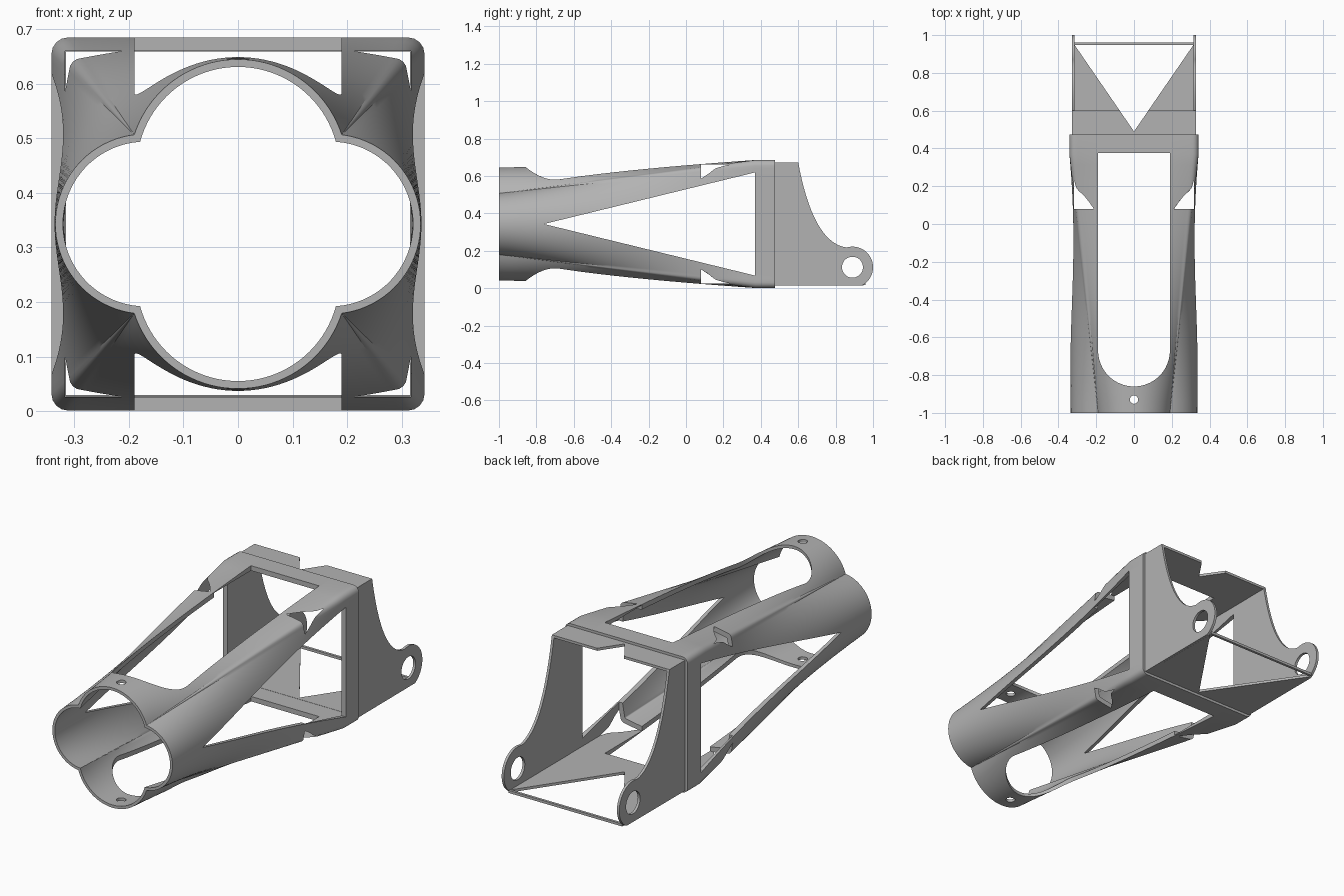
import bpy, bmesh, math
from mathutils import Vector

if "Cube" in bpy.data.objects:
    bpy.data.objects.remove(bpy.data.objects["Cube"], do_unlink=True)

MID = 0.343                                  # height of the long axis
FRONT, SHOULDER, BACK = -1.0, 0.37, 0.475    # stations along the body

grey = bpy.data.materials.new("plain grey")
grey.use_nodes = True
COLOUR = (0.45, 0.45, 0.45, 1)
grey.diffuse_color = COLOUR
grey.node_tree.nodes["Principled BSDF"].inputs["Base Color"].default_value = COLOUR


def finish(name, bm):
    bmesh.ops.recalc_face_normals(bm, faces=bm.faces[:])
    mesh = bpy.data.meshes.new(name)
    bm.to_mesh(mesh)
    bm.free()
    mesh.materials.append(grey)
    obj = bpy.data.objects.new(name, mesh)
    bpy.context.collection.objects.link(obj)
    return obj


def prism(name, outline, axis, lo, hi):
    """Extrude an outline along x (points are y, z) or z (points are x, y)."""
    bm = bmesh.new()
    place = (lambda a, b, h: (h, a, b)) if axis == "x" else (lambda a, b, h: (a, b, h))
    face = bm.faces.new([bm.verts.new(place(a, b, lo)) for a, b in outline])
    top = bmesh.ops.extrude_face_region(bm, geom=[face])["geom"]
    verts = [g for g in top if isinstance(g, bmesh.types.BMVert)]
    bmesh.ops.translate(bm, verts=verts, vec=place(0, 0, hi - lo))
    return finish(name, bm)


def arc(cx, cy, r, start, end, steps):
    angles = [math.radians(start + (end - start) * i / steps) for i in range(steps + 1)]
    return [(cx + r * math.cos(a), cy + r * math.sin(a)) for a in angles]


def activate(obj):
    bpy.ops.object.select_all(action="DESELECT")
    obj.select_set(True)
    bpy.context.view_layer.objects.active = obj


def cut(obj, *cutters):
    activate(obj)
    for cutter in cutters:
        cutter.hide_render = True
        mod = obj.modifiers.new("cut", "BOOLEAN")
        mod.operation, mod.solver, mod.object = "DIFFERENCE", "EXACT", cutter
        bpy.ops.object.modifier_apply(modifier=mod.name)
        bpy.data.objects.remove(cutter, do_unlink=True)


# Cross-sections: a four-lobed front blends into a rounded square
N = 20


def lobe_quarter(inset):
    c1, c2 = Vector((0, 0.102)), Vector((0.17, 0))
    r1, r2 = 0.2 - inset, 0.165 - inset
    gap = c2 - c1
    d = gap.length
    along = (r1 * r1 - r2 * r2 + d * d) / (2 * d)
    u = gap / d
    notch = c1 + u * along + Vector((-u.y, u.x)) * math.sqrt(r1 * r1 - along * along)
    a2 = math.degrees(math.atan2(notch.y - c2.y, notch.x - c2.x))
    a1 = math.degrees(math.atan2(notch.y - c1.y, notch.x - c1.x))
    return arc(*c2, r2, 0, a2, N) + [tuple(notch)] * 3 + arc(*c1, r1, a1, 90, N)


def square_quarter(half, r):
    c = half - r
    side = [(half, c * i / N) for i in range(N + 1)]
    top = [(c * (1 - i / N), half) for i in range(N + 1)]
    return side + arc(c, c, r, 0, 90, 4)[1:-1] + top


def section(t, inset, half, radius):
    quarter = [Vector(a).lerp(Vector(b), t)
               for a, b in zip(lobe_quarter(inset), square_quarter(half, radius))]
    left = quarter + [Vector((-p.x, p.y)) for p in quarter[-2::-1]]
    return left + [Vector((p.x, -p.y)) for p in left[-2:0:-1]]


# Lofted body shell
STEPS = 24
stations = [(FRONT + (SHOULDER - FRONT) * i / STEPS, i / STEPS) for i in range(STEPS + 1)]
stations.append((BACK, 1))
bm = bmesh.new()
rings = []
for order, spec in ((stations, (0, 0.342, 0.03)), (stations[::-1], (0.014, 0.314, 0.008))):
    for y, t in order:
        rings.append([bm.verts.new((p.x, y, p.y + MID)) for p in section(t, *spec)])
for a, b in zip(rings, rings[1:] + rings[:1]):
    for i in range(len(a)):
        j = (i + 1) % len(a)
        bm.faces.new((a[i], a[j], b[j], b[i]))
bmesh.ops.remove_doubles(bm, verts=bm.verts[:], dist=1e-6)
body = finish("body_shell", bm)

# Square socket, long slot, side windows and pin hole
S = 0.317
socket = prism("socket_cutter", [(-S, 0.08), (S, 0.08), (S, 0.6), (-S, 0.6)],
               "z", MID - S, MID + S)
slot = prism("slot_cutter", arc(0, -0.67, 0.19, 180, 360, 32) + [(0.19, 0.375), (-0.19, 0.375)],
             "z", -0.2, 0.9)
window = prism("window_cutter", [(-0.76, MID), (0.37, 0.067), (0.37, 0.619)], "x", -0.6, 0.6)
pin = prism("pin_cutter", arc(0, -0.93, 0.022, 0, 345, 23), "z", -0.2, 0.9)
cut(body, socket, slot, window, pin)

# Rear side plates with curved edge and round lug
start, bend, end = Vector((0.6, 0.672)), Vector((0.68, 0.24)), Vector((0.86, 0.217))
sweep = [start.lerp(bend, k / 20).lerp(bend.lerp(end, k / 20), k / 20) for k in range(20)]
plate = ([(BACK, 0.014), (BACK, 0.672)] + [tuple(p) for p in sweep]
         + arc(0.89, 0.112, 0.11, 106, -62, 28))
parts = [body]
for name, lo, hi in (("left_side_plate", 0.315, 0.328), ("right_side_plate", -0.328, -0.315)):
    side = prism(name, plate, "x", lo, hi)
    cut(side, prism("lug_cutter", arc(0.89, 0.112, 0.056, 0, 350, 35), "x", lo - 0.1, hi + 0.1))
    parts.append(side)

# Top and bottom webs, notched in a V
W, TIP, TAIL = 0.316, 0.49, 0.95


def web(name, depth, lo, hi):
    inner = W * (depth - TIP) / (TAIL - TIP)
    half = [(W, BACK), (W, depth), (inner, depth)]
    if depth == TAIL:
        half.pop()
    outline = half + [(0, TIP)] + [(-x, y) for x, y in reversed(half)]
    return prism(name, outline, "z", lo, hi)


parts.append(web("top_web", 0.6, 0.659, 0.672))
parts.append(web("bottom_web", TAIL, 0.014, 0.027))

# Thin tie bar between the lugs
parts.append(prism("tie_bar", [(0.948, 0.016), (0.961, 0.016), (0.961, 0.029), (0.948, 0.029)],
                   "x", -W, W))

for part in parts:
    activate(part)
    bpy.ops.object.shade_smooth_by_angle(angle=math.radians(30))
